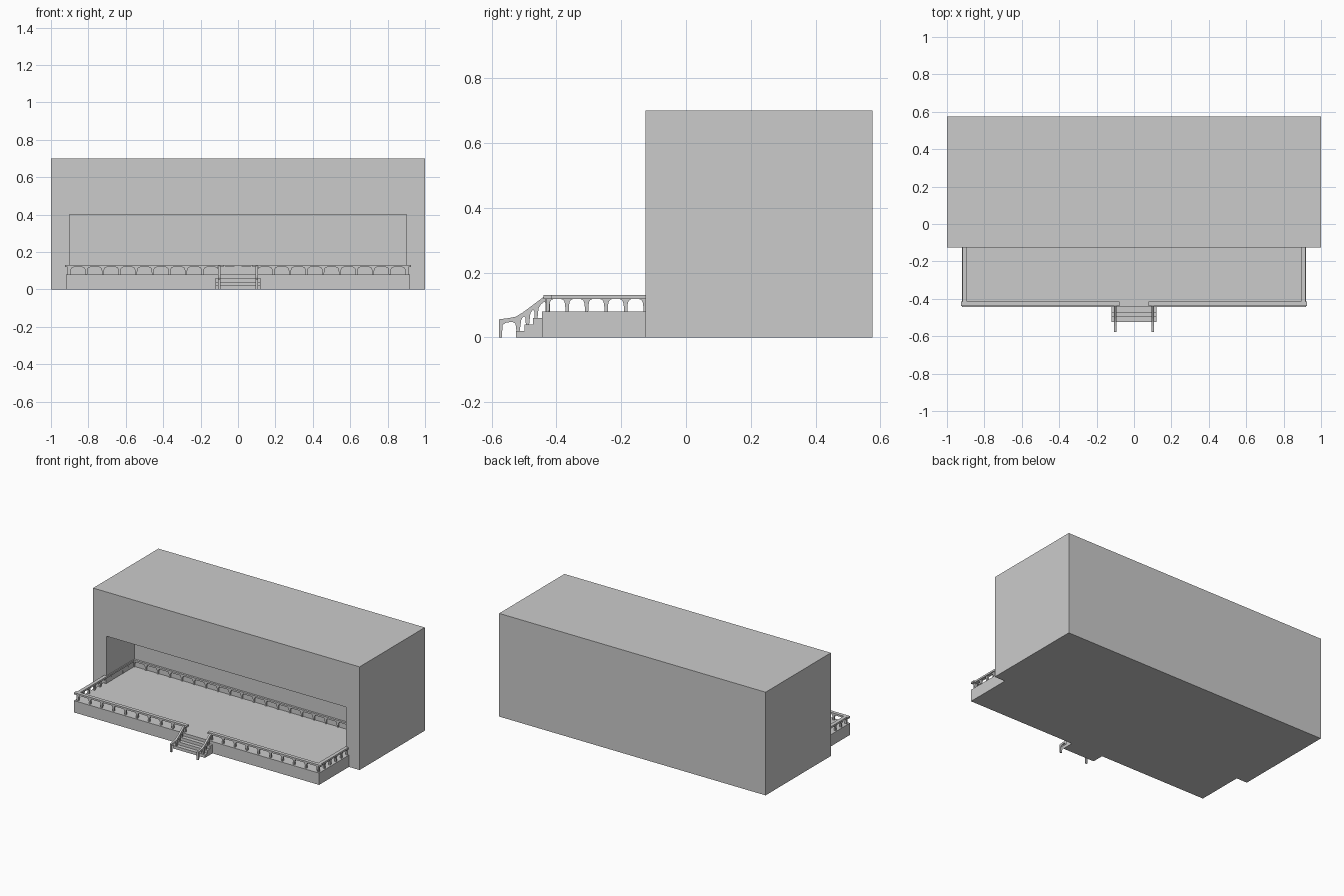
import bpy, bmesh
from mathutils import Vector

if "Cube" in bpy.data.objects:
    bpy.data.objects.remove(bpy.data.objects["Cube"])


def prism(name, outline, origin, u, depth):
    """Extrude an outline (distance along u, height) symmetrically sideways."""
    u = Vector(u).normalized()
    side = Vector((-u.y, u.x, 0)) * depth / 2
    bm = bmesh.new()
    base = [Vector(origin) + u * a + Vector((0, 0, h)) for a, h in outline]
    face = bm.faces.new([bm.verts.new(p - side) for p in base])
    ext = bmesh.ops.extrude_face_region(bm, geom=[face])
    bmesh.ops.translate(bm, vec=side * 2,
                        verts=[g for g in ext["geom"] if isinstance(g, bmesh.types.BMVert)])
    bmesh.ops.recalc_face_normals(bm, faces=bm.faces)
    mesh = bpy.data.meshes.new(name)
    bm.to_mesh(mesh)
    bm.free()
    ob = bpy.data.objects.new(name, mesh)
    bpy.context.collection.objects.link(ob)
    return ob


def box(name, lo, hi):
    mid_y = (lo[1] + hi[1]) / 2
    rect = [(lo[0], lo[2]), (hi[0], lo[2]), (hi[0], hi[2]), (lo[0], hi[2])]
    return prism(name, rect, (0, mid_y, 0), (1, 0, 0), hi[1] - lo[1])


def balustrade(name, start, end, bays, over0=0.0, over1=0.0):
    """Arched baluster panel with a handrail on top."""
    start, end = Vector(start), Vector(end)
    length = (end - start).length
    step = length / bays
    flare = [(0.005, 0.08), (0.006, 0.10), (0.008, 0.110), (0.012, 0.116), (0.02, 0.119)]
    pts = [(-0.005, 0.08)]
    for i in range(bays):
        pts += [(i * step + a, h) for a, h in flare]
        pts += [((i + 1) * step - a, h) for a, h in reversed(flare)]
    pts += [(length + 0.005, 0.08), (length + 0.005, 0.122), (-0.005, 0.122)]
    prism(name + "_balusters", pts, start, end - start, 0.012)
    rail = [(-over0, 0.119), (length + over1, 0.119), (length + over1, 0.131), (-over0, 0.131)]
    prism(name + "_handrail", rail, start, end - start, 0.024)


# Main block with a recess in the front
block = box("building_block", (-1, -0.125, 0), (1, 0.575, 0.7))
cutter = box("recess_cutter", (-0.9, -0.3, -0.1), (0.9, 0.175, 0.4))
cutter.hide_render = True
cutter.hide_viewport = True
cut = block.modifiers.new("recess", "BOOLEAN")
cut.operation = "DIFFERENCE"
cut.solver = "EXACT"
cut.object = cutter

# Raised deck
box("deck", (-0.92, -0.445, 0), (0.92, 0.195, 0.08))

# Entry steps as one stepped profile
steps = [(-0.525, 0), (-0.525, 0.02), (-0.498, 0.02), (-0.498, 0.04),
         (-0.472, 0.04), (-0.472, 0.06), (-0.445, 0.06), (-0.445, 0)]
prism("entry_steps", steps, (0, 0, 0), (0, 1, 0), 0.24)

# Front, side and stair railings on both sides
stair_rail = [
    (-0.577, 0), (-0.577, 0.056), (-0.545, 0.060), (-0.525, 0.064), (-0.505, 0.076),
    (-0.47, 0.102), (-0.437, 0.127), (-0.425, 0.13), (-0.419, 0.12), (-0.419, 0.08),
    (-0.429, 0.08), (-0.431, 0.106), (-0.437, 0.11), (-0.447, 0.103), (-0.455, 0.09),
    (-0.458, 0.06), (-0.468, 0.06), (-0.468, 0.08), (-0.472, 0.086), (-0.48, 0.075),
    (-0.484, 0.04), (-0.494, 0.04), (-0.496, 0.062), (-0.50, 0.066), (-0.508, 0.056),
    (-0.513, 0.02), (-0.523, 0.02), (-0.526, 0.043), (-0.535, 0.048), (-0.555, 0.046),
    (-0.566, 0.038), (-0.568, 0)]
for s, side in ((-1, "left"), (1, "right")):
    balustrade(side + "_front_rail", (s * 0.1, -0.427, 0), (s * 0.9, -0.427, 0), 9, 0.022, 0.025)
    balustrade(side + "_side_rail", (s * 0.905, -0.427, 0), (s * 0.905, 0.175, 0), 10, 0.012, 0.012)
    prism(side + "_stair_rail", stair_rail, (s * 0.1, 0, 0), (0, 1, 0), 0.013)

# Railing along the back of the recess
balustrade("back_rail", (-0.9, 0.173, 0), (0.9, 0.173, 0), 20)
